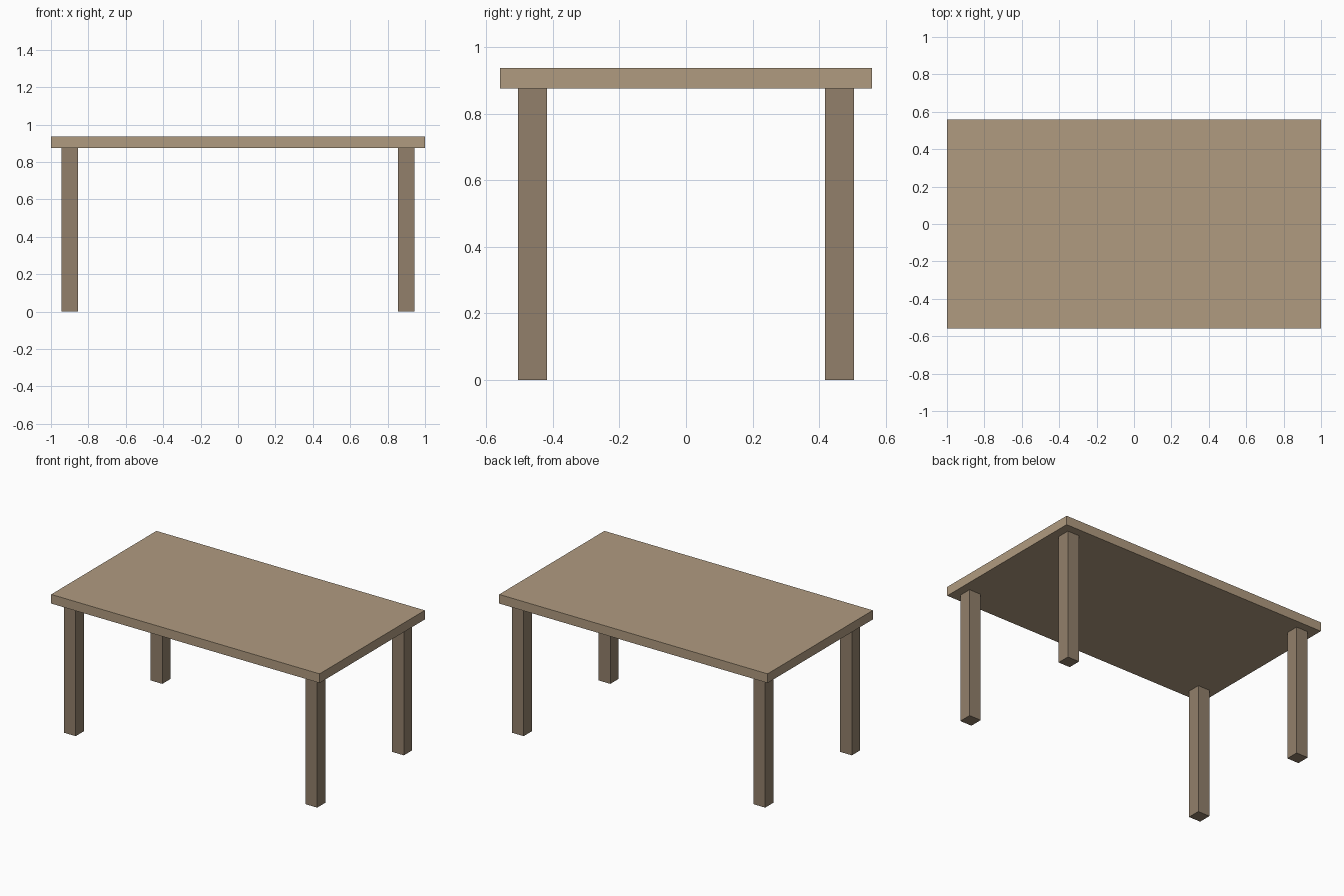
import bpy

if "Cube" in bpy.data.objects:
    bpy.data.objects.remove(bpy.data.objects["Cube"])


def material(name, rgb):
    mat = bpy.data.materials.new(name)
    mat.diffuse_color = (*rgb, 1.0)
    mat.use_nodes = True
    mat.node_tree.nodes["Principled BSDF"].inputs["Base Color"].default_value = mat.diffuse_color
    return mat


def box(name, centre, size, mat):
    bpy.ops.mesh.primitive_cube_add(size=1, location=centre)
    ob = bpy.context.object
    ob.name = name
    ob.scale = size
    bpy.ops.object.transform_apply(location=False, rotation=False, scale=True)
    ob.data.materials.append(mat)
    return ob


LENGTH, DEPTH, HEIGHT = 2.0, 1.12, 0.9375
THICKNESS = 0.0615
LEG = 0.087
LEG_X, LEG_Y = 0.90, 0.461
leg_height = HEIGHT - THICKNESS

top_wood = material("light_wood", (0.434, 0.328, 0.216))
leg_wood = material("dark_wood", (0.287, 0.216, 0.147))

# Table top
box("table_top", (0, 0, HEIGHT - THICKNESS / 2), (LENGTH, DEPTH, THICKNESS), top_wood)

# Four square legs, inset from the corners
for side_y, sy in (("front", -1), ("back", 1)):
    for side_x, sx in (("left", -1), ("right", 1)):
        box(f"{side_y}_{side_x}_leg", (sx * LEG_X, sy * LEG_Y, leg_height / 2),
            (LEG, LEG, leg_height), leg_wood)
